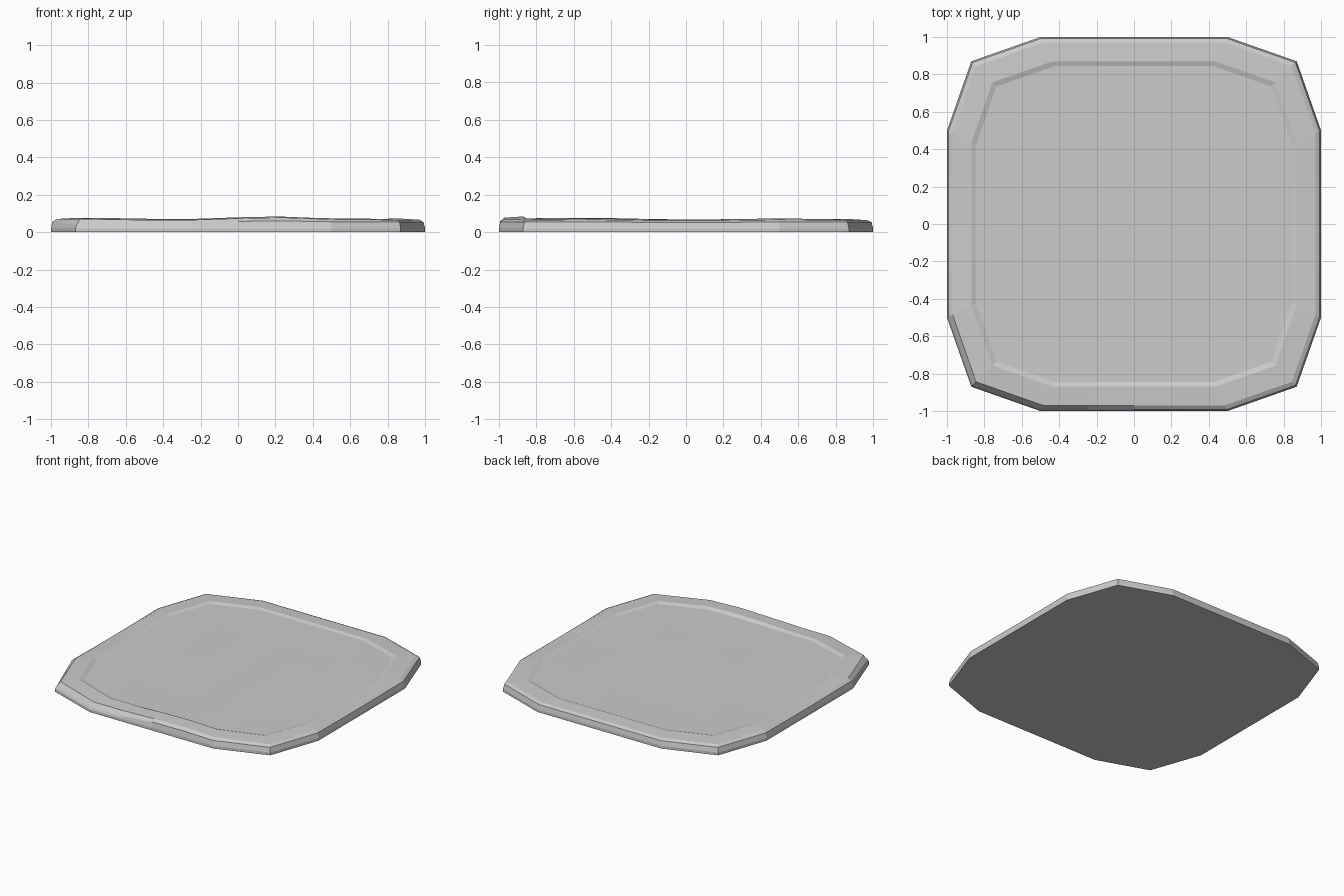
import bpy, bmesh, math, random

if "Cube" in bpy.data.objects:
    bpy.data.objects.remove(bpy.data.objects["Cube"])
random.seed(4)

STEPS = [-1, -0.5, -0.25, 0, 0.25, 0.5, 1]
N = 6
# perimeter of the grid, counter-clockwise from front left
RING = ([(i, 0) for i in range(N)] + [(N, j) for j in range(N)]
        + [(N - i, N) for i in range(N)] + [(0, N - j) for j in range(N)])


def outline(i, j):
    # square outline with chamfered corners
    u, v = STEPS[i], STEPS[j]
    if abs(u) == 1 and abs(v) == 1:
        return u * 0.87, v * 0.87
    return u, v


def lump(x, y):
    # gentle unevenness of the worn rim, highest at the front
    front = 0.016 * math.exp(-((x - 0.2) / 0.3) ** 2 - ((y + 0.9) / 0.3) ** 2)
    left = 0.006 * math.exp(-((x + 0.9) / 0.3) ** 2 - ((y + 0.8) / 0.5) ** 2)
    return front + left - 0.003 * math.cos(5 * y) * abs(x)


bm = bmesh.new()


def ring(inset, height):
    verts = []
    for i, j in RING:
        x, y = outline(i, j)
        k = 1 - inset
        verts.append(bm.verts.new((x * k, y * k, height(x, y))))
    return verts


def bridge(a, b):
    for k in range(len(a)):
        n = (k + 1) % len(a)
        bm.faces.new((a[k], a[n], b[n], b[k]))


def edge_height(x, y):
    # chipped lower edge along the front left
    if y < -0.8 and x < 0:
        return 0.036
    return 0.053 + 0.5 * lump(x, y)


# outer wall, bevel, rim and inner step
rings = [
    ring(0, lambda x, y: 0),
    ring(0, lambda x, y: 0.02),
    ring(0.008, edge_height),
    ring(0.03, lambda x, y: 0.064 + lump(x, y)),
    ring(0.13, lambda x, y: 0.070 + lump(x, y)),
    ring(0.155, lambda x, y: 0.062 + 0.5 * lump(x, y)),
]
for a, b in zip(rings, rings[1:]):
    bridge(a, b)
bm.faces.new(list(reversed(rings[0])))

# uneven floor grid
grid = dict(zip(RING, rings[-1]))
for i in range(1, N):
    for j in range(1, N):
        x, y = STEPS[i] * 1.03, STEPS[j] * 1.03
        grid[i, j] = bm.verts.new((x, y, 0.062 + random.uniform(-0.003, 0.003)))
for i in range(N):
    for j in range(N):
        bm.faces.new((grid[i, j], grid[i + 1, j], grid[i + 1, j + 1], grid[i, j + 1]))

bmesh.ops.recalc_face_normals(bm, faces=bm.faces)
mesh = bpy.data.meshes.new("stone_slab")
bm.to_mesh(mesh)
bm.free()
slab = bpy.data.objects.new("stone_slab", mesh)
bpy.context.collection.objects.link(slab)
